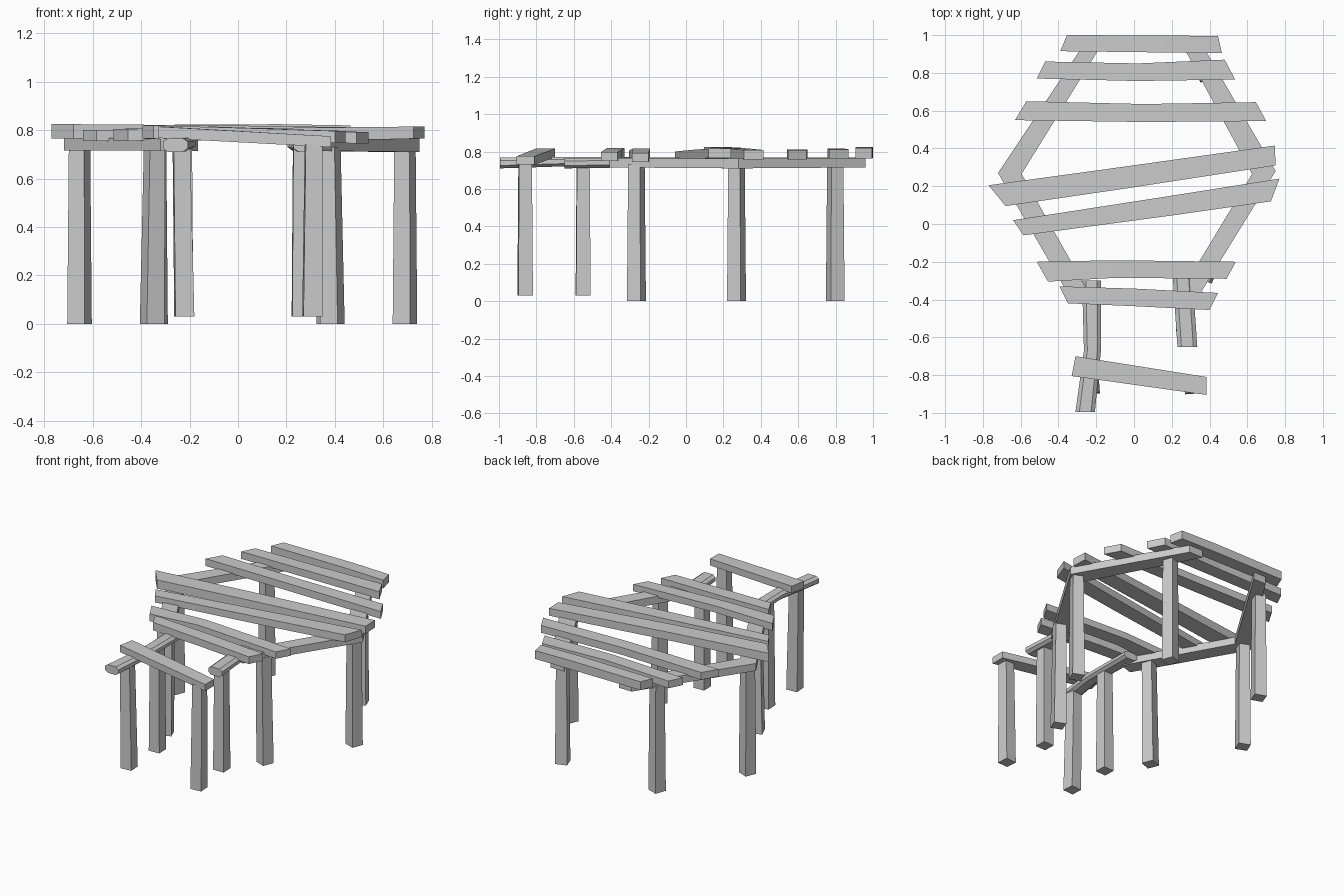
import bpy, bmesh
from math import radians, sin, cos


def loft(name, rings):
    """Skin a list of equal-sided rings into a closed solid."""
    bm = bmesh.new()
    rows = [[bm.verts.new(p) for p in ring] for ring in rings]
    n = len(rows[0])
    for a, b in zip(rows, rows[1:]):
        for i in range(n):
            j = (i + 1) % n
            bm.faces.new((a[i], a[j], b[j], b[i]))
    bm.faces.new(rows[0][::-1])
    bm.faces.new(rows[-1])
    bmesh.ops.recalc_face_normals(bm, faces=bm.faces)
    me = bpy.data.meshes.new(name)
    bm.to_mesh(me)
    bm.free()
    ob = bpy.data.objects.new(name, me)
    bpy.context.collection.objects.link(ob)
    return ob


def board(name, *sections, chamfer=0.0):
    """Sections are (x1, y1, x2, y2, bottom, top) across the board."""
    rings = []
    for x1, y1, x2, y2, b, t in sections:
        def at(f, z):
            return (x1 + (x2 - x1) * f, y1 + (y2 - y1) * f, z)
        if chamfer:
            c, h = 0.2, chamfer
            rings.append([at(c, b), at(1 - c, b), at(1, b + h), at(1, t - h),
                          at(1 - c, t), at(c, t), at(0, t - h), at(0, b + h)])
        else:
            rings.append([at(0, b), at(1, b), at(1, t), at(0, t)])
    return loft(name, rings)


def leg(name, x, y, base, top, angle, lean=0.0):
    """Square post, slightly narrower at the top."""
    rings = []
    for z, h, dx in ((base, 0.039, 0), (top, 0.034, lean)):
        a = radians(angle)
        ring = []
        for u, v in ((-h, -h), (h, -h), (h, h), (-h, h)):
            ring.append((x + dx + u * cos(a) - v * sin(a), y + u * sin(a) + v * cos(a), z))
        rings.append(ring)
    return loft(name, rings)


# Deck planks, back to front
board("plank_1", (-.355, 1.0, -.39, .915, .765, .822), (.17, .998, .17, .908, .765, .825),
      (.445, .995, .465, .905, .763, .82))
board("plank_2", (-.47, .86, -.515, .77, .755, .805), (.02, .85, .02, .757, .765, .815),
      (.48, .87, .535, .765, .76, .812))
board("plank_3", (-.57, .65, -.63, .55, .76, .81), (.05, .635, .05, .54, .762, .812),
      (.645, .645, .70, .545, .755, .805))
board("plank_4", (-.77, .205, -.68, .095, .765, .825), (-.1, .297, -.05, .187, .765, .82),
      (.745, .415, .75, .31, .757, .808))
board("plank_5", (-.64, .02, -.585, -.06, .755, .80), (.2, .15, .2, .045, .76, .81),
      (.77, .24, .725, .12, .765, .815))
board("plank_6", (-.515, -.2, -.455, -.305, .755, .805), (-.1, -.192, -.1, -.285, .77, .815),
      (.54, -.2, .49, -.29, .745, .792))
board("plank_7", (-.395, -.33, -.35, -.42, .765, .82), (0, -.342, 0, -.435, .76, .81),
      (.445, -.365, .40, -.455, .748, .797))
board("plank_8", (-.31, -.70, -.33, -.805, .768, .815), (.385, -.81, .385, -.905, .73, .775))

# Bent beams under the wide deck
board("left_beam", (-.26, .96, -.165, .96, .715, .767), (-.72, .27, -.595, .265, .717, .767),
      (-.32, -.42, -.225, -.39, .715, .767))
board("right_beam", (.355, .96, .25, .96, .715, .767), (.75, .28, .625, .265, .71, .762),
      (.325, -.41, .23, -.39, .715, .765))

# Rounded beams of the front walkway
board("front_left_beam", (-.275, -.3, -.175, -.3, .72, .77), (-.265, -.67, -.175, -.67, .72, .772),
      (-.31, -.995, -.207, -.995, .71, .767), chamfer=.015)
board("front_right_beam", (.205, -.28, .31, -.28, .715, .767), (.23, -.65, .335, -.65, .71, .765),
      chamfer=.015)

# Deck legs, turned to follow the beams
for side, s, dx in (("left", -1, .015), ("right", 1, .02)):
    leg(f"{side}_back_leg", s * .355 + dx, .798, 0, .73, 20 * s)
    leg(f"{side}_rear_leg", s * .37 + dx, -.265, 0, .73, -22 * s, -.01 * s)
    leg(f"{side}_middle_leg", s * .67 + dx, .27, 0, .73, -22)

# Short walkway legs
leg("left_walkway_leg", -.225, -.55, .03, .73, 2)
leg("right_walkway_leg", .262, -.55, .03, .73, 2)
leg("left_front_leg", -.222, -.86, .03, .73, 4, -.012)
leg("right_front_leg", .307, -.86, .03, .745, 4, .005)
